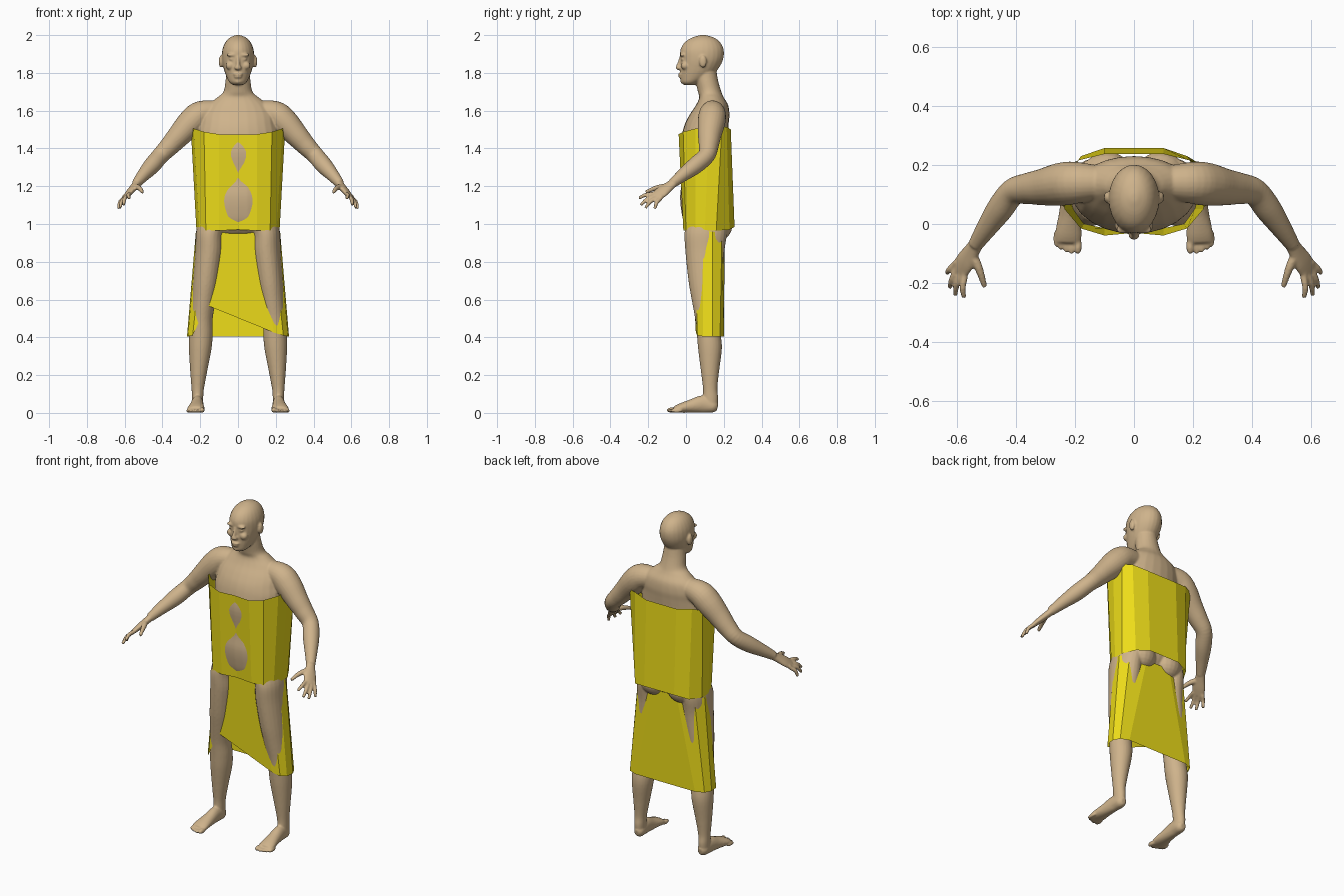
import bpy, bmesh, math
from mathutils import Vector, Matrix

N = 24


def material(name, rgb):
    m = bpy.data.materials.new(name)
    m.diffuse_color = (*rgb, 1)
    return m


def add_object(name, bm, mat):
    bmesh.ops.recalc_face_normals(bm, faces=bm.faces)
    me = bpy.data.meshes.new(name)
    bm.to_mesh(me)
    bm.free()
    me.materials.append(mat)
    ob = bpy.data.objects.new(name, me)
    bpy.context.collection.objects.link(ob)
    return ob


def spline(pts, steps=5):
    """Catmull-Rom through tuples of any length."""
    P = [Vector(p) for p in pts]
    out = []
    for i in range(len(P) - 1):
        a, b, c, d = P[max(i - 1, 0)], P[i], P[i + 1], P[min(i + 2, len(P) - 1)]
        for k in range(steps):
            t = k / steps
            out.append(0.5 * (2 * b + (c - a) * t + (2 * a - 5 * b + 4 * c - d) * t * t
                              + (3 * b - a - 3 * c + d) * t ** 3))
    return out + [P[-1]]


def loft(bm, pts, ref=(0, 1, 0), tangent=None):
    """Closed tube through (x, y, z, half width, half depth) sections."""
    S = spline(pts)
    rings = []
    for i, p in enumerate(S):
        c = Vector(p[:3])
        t = Vector(tangent) if tangent else (
            Vector(S[min(i + 1, len(S) - 1)][:3]) - Vector(S[max(i - 1, 0)][:3])).normalized()
        u = Vector(ref).cross(t).normalized()
        v = t.cross(u)
        rings.append([bm.verts.new(c + u * p[3] * math.cos(a) + v * p[4] * math.sin(a))
                      for a in (2 * math.pi * k / N for k in range(N))])
    for A, B in zip(rings, rings[1:]):
        for k in range(N):
            bm.faces.new((A[k], A[(k + 1) % N], B[(k + 1) % N], B[k]))
    bm.faces.new(rings[0])
    bm.faces.new(rings[-1])


def stack(bm, rows):
    """Upright loft from (z, x, y, half width, half depth) rows."""
    loft(bm, [(x, y, z, a, b) for z, x, y, a, b in rows], tangent=(0, 0, 1))


def blob(bm, c, r):
    bmesh.ops.create_uvsphere(bm, u_segments=20, v_segments=12, radius=1,
                              matrix=Matrix.Translation(c) @ Matrix.Diagonal((*r, 1)))


skin = material("skin", (0.62, 0.45, 0.26))
yellow = material("yellow_cloth", (0.85, 0.72, 0.01))
bm = bmesh.new()

# leg and buttock
stack(bm, [(1.02, .12, .115, .09, .11), (.95, .147, .105, .076, .113), (.85, .152, .1, .075, .103),
           (.7, .168, .103, .07, .09), (.6, .18, .107, .064, .077), (.5, .192, .11, .058, .062),
           (.42, .196, .12, .062, .063), (.34, .2, .127, .06, .063), (.22, .208, .127, .045, .048),
           (.13, .213, .128, .033, .038), (.08, .214, .13, .03, .04), (.03, .214, .13, .028, .036)])
blob(bm, (.09, .155, .99), (.09, .09, .085))

# foot and toes
loft(bm, [(.213, .167, .03, .015, .02), (.213, .145, .035, .03, .034), (.215, .09, .046, .032, .046),
          (.218, .03, .036, .037, .036), (.222, -.03, .025, .045, .025), (.224, -.062, .017, .044, .016)],
     ref=(0, 0, 1))
for i, (x, y) in enumerate([(.19, -.073), (.212, -.074), (.231, -.068), (.248, -.06), (.263, -.049)]):
    r = .014 if i == 0 else .0105
    blob(bm, (x, y, r + .001), (r, .03, r))

# arm
loft(bm, [(.08, .14, 1.6, .05, .05), (.19, .14, 1.583, .07, .07), (.245, .135, 1.54, .073, .073),
          (.31, .125, 1.47, .062, .062), (.36, .12, 1.415, .053, .053), (.41, .108, 1.363, .046, .046),
          (.455, .05, 1.31, .045, .045), (.5, -.015, 1.26, .035, .035), (.538, -.072, 1.215, .025, .025)],
     ref=(0, .3, 1))

# hand with four fingers and a thumb
W = Vector((.594, .669, -.446)).normalized()
K = Vector((.59, -.155, 1.147))
palm_dir = (K - Vector((.535, -.068, 1.217))).normalized()
palm_normal = palm_dir.cross(W)
loft(bm, [(.53, -.06, 1.222, .024, .021), (.55, -.093, 1.197, .03, .019),
          (.572, -.128, 1.17, .038, .017), (.592, -.158, 1.145, .036, .012)], ref=palm_normal)
for k, tip in [(-.028, (.575, -.25, 1.135)), (-.009, (.605, -.24, 1.1)),
               (.01, (.624, -.215, 1.085)), (.028, (.633, -.165, 1.08))]:
    a, b = K + W * k, Vector(tip)
    base = a - (b - a) * .25
    mid = (a + b) / 2 + Vector((.006, -.005, .006))
    loft(bm, [(*base, .0105, .0105), (*a, .0115, .0115), (*mid, .0105, .0105), (*b, .008, .008)],
         ref=palm_normal)
loft(bm, [(.553, -.095, 1.197, .016, .016), (.532, -.135, 1.195, .015, .015),
          (.517, -.175, 1.185, .012, .012), (.506, -.213, 1.168, .009, .009)], ref=(0, 0, 1))

# paired face parts: ear, eye, brow, cheek
blob(bm, (.09, .09, 1.86), (.012, .02, .033))
blob(bm, (.032, -.014, 1.873), (.015, .013, .009))
blob(bm, (.032, -.019, 1.895), (.03, .014, .009))
blob(bm, (.042, -.005, 1.838), (.024, .022, .022))

# mirror all paired parts
copy = bmesh.ops.duplicate(bm, geom=bm.verts[:] + bm.edges[:] + bm.faces[:])["geom"]
for v in copy:
    if isinstance(v, bmesh.types.BMVert):
        v.co.x = -v.co.x

# torso and neck
stack(bm, [(.95, 0, .11, .15, .08), (1.0, 0, .105, .2, .113), (1.07, 0, .1, .2, .125),
           (1.15, 0, .085, .19, .116), (1.25, 0, .087, .185, .108), (1.38, 0, .095, .2, .128),
           (1.47, 0, .1, .21, .122), (1.53, 0, .11, .2, .116), (1.58, 0, .125, .19, .105),
           (1.63, 0, .138, .16, .085), (1.67, 0, .135, .11, .065), (1.7, 0, .125, .077, .062),
           (1.76, 0, .11, .066, .06), (1.82, 0, .1, .06, .06)])

# head
stack(bm, [(1.736, 0, .02, .025, .03), (1.75, 0, .025, .045, .05), (1.78, 0, .05, .061, .08),
           (1.82, 0, .07, .075, .1), (1.87, 0, .083, .085, .113), (1.92, 0, .085, .083, .115),
           (1.96, 0, .087, .068, .095), (1.986, 0, .09, .044, .06), (2.0, 0, .09, .012, .015)])

# nose, lips, chin
blob(bm, (0, -.036, 1.827), (.019, .018, .013))
loft(bm, [(0, -.022, 1.885, .009, .012), (0, -.03, 1.855, .01, .014), (0, -.037, 1.828, .013, .018)])
blob(bm, (0, -.028, 1.793), (.026, .014, .007))
blob(bm, (0, -.026, 1.779), (.022, .014, .007))
blob(bm, (0, -.012, 1.755), (.022, .018, .014))

# fuse into one smooth skin
body = add_object("body", bm, skin)
rm = body.modifiers.new("fuse", 'REMESH')
rm.mode = 'VOXEL'
rm.voxel_size = .0055
rm.use_smooth_shade = True
sm = body.modifiers.new("soften", 'SMOOTH')
sm.factor = .5
sm.iterations = 3


def cloth_tube(name, rows):
    """Faceted open tube; each row is a closed outline of points."""
    b = bmesh.new()
    rings = [[b.verts.new(p) for p in row] for row in rows]
    n = len(rings[0])
    for A, B in zip(rings, rings[1:]):
        for k in range(n):
            b.faces.new((A[k], A[(k + 1) % n], B[(k + 1) % n], B[k]))
    return add_object(name, b, yellow)


def both_sides(half):
    """Front-to-back half outline completed by its mirror image."""
    return half + [(-x, y, z) for x, y, z in reversed(half) if x > 0]


# upper wrap around the torso
cloth_tube("upper_wrap", [
    both_sides([(0, -.03, 1.475), (.1, -.039, 1.475), (.18, -.015, 1.488), (.235, .05, 1.505),
                (.25, .12, 1.51), (.245, .19, 1.51), (.19, .215, 1.515), (.1, .237, 1.5)]),
    both_sides([(0, -.01, .97), (.1, -.014, .965), (.17, .0, .965), (.205, .05, .965),
                (.22, .1, .965), (.22, .16, .965), (.18, .23, .97), (.1, .257, .985)])])

# lower wrap around the legs, with a slanted front hem
top = both_sides([(.1, .035, 1.0), (.18, .045, .975), (.215, .09, .965),
                  (.223, .14, .96), (.19, .19, .95), (.08, .205, .955)])
hem = both_sides([(.19, .052, .425), (.24, .06, .41), (.265, .09, .405),
                  (.27, .14, .405), (.25, .18, .405), (.2, .2, .405)])
hem[-1] = (-.165, .045, .57)
cloth_tube("lower_wrap", [top, hem])
